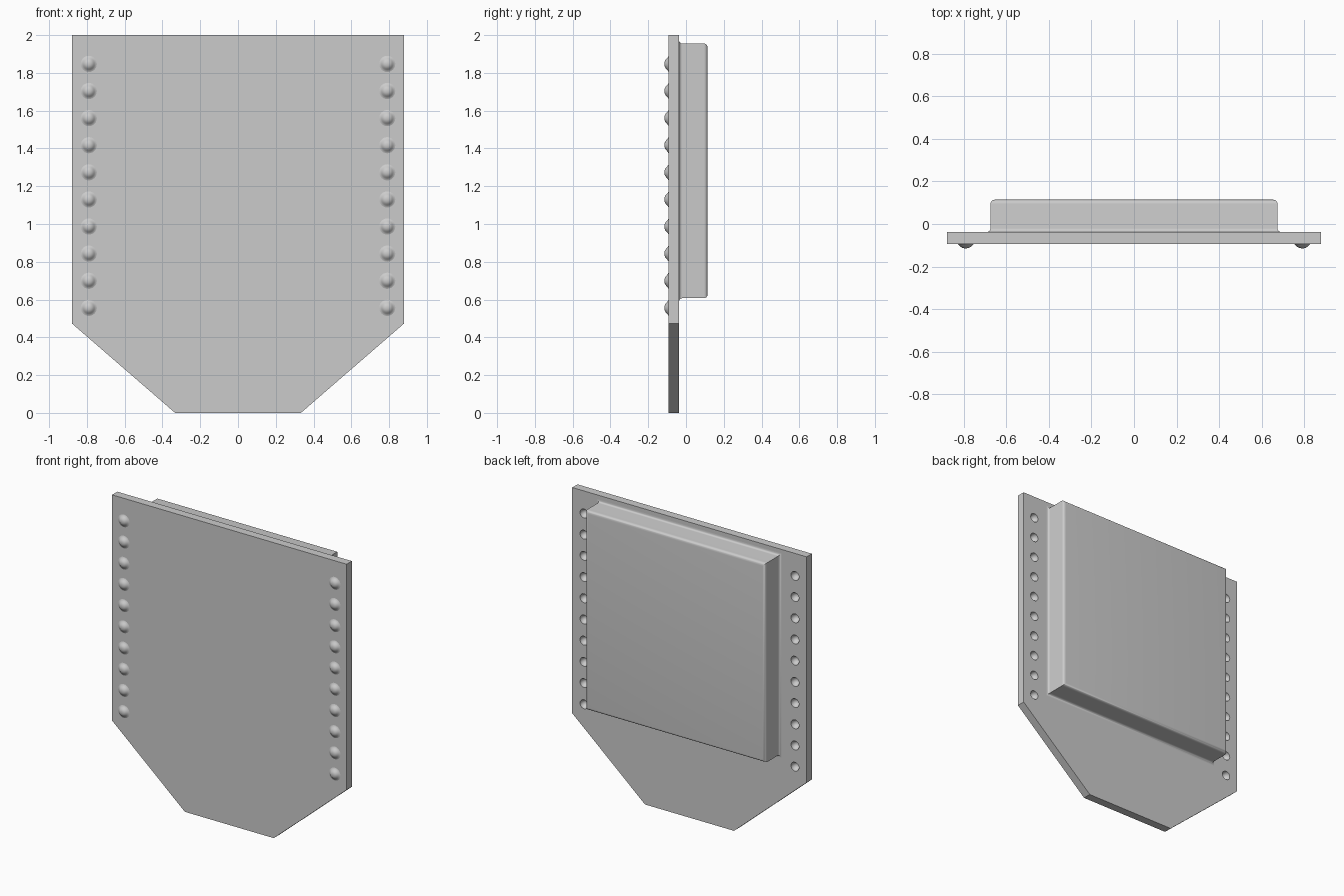
import bpy, bmesh
from math import sin, cos, pi, radians

cube = bpy.data.objects.get("Cube")
if cube:
    bpy.data.objects.remove(cube, do_unlink=True)

FRONT, BACK, PAD_BACK = -0.093, -0.037, 0.114
STUD_X, STUD_LOW, STUD_STEP, STUD_COUNT = 0.79, 0.556, 0.1435, 10
STUDS = [(side * STUD_X, STUD_LOW + i * STUD_STEP)
         for side in (-1, 1) for i in range(STUD_COUNT)]


def make_object(name, bm):
    bmesh.ops.recalc_face_normals(bm, faces=bm.faces)
    mesh = bpy.data.meshes.new(name)
    bm.to_mesh(mesh)
    bm.free()
    obj = bpy.data.objects.new(name, mesh)
    bpy.context.collection.objects.link(obj)
    return obj


def select_only(obj):
    bpy.ops.object.select_all(action='DESELECT')
    obj.select_set(True)
    bpy.context.view_layer.objects.active = obj


def smooth(obj):
    select_only(obj)
    bpy.ops.object.shade_smooth_by_angle(angle=radians(35))


def loft(bm, rings, cap_start=False, cap_end=True):
    """Skin a list of closed rings of points."""
    loops = [[bm.verts.new(p) for p in ring] for ring in rings]
    for a, b in zip(loops, loops[1:]):
        for i in range(len(a)):
            j = (i + 1) % len(a)
            bm.faces.new((a[i], a[j], b[j], b[i]))
    if cap_start:
        bm.faces.new(loops[0])
    if cap_end:
        bm.faces.new(loops[-1])


def circle(x, y, z, r, n=24):
    return [(x + r * cos(2 * pi * i / n), y, z + r * sin(2 * pi * i / n))
            for i in range(n)]


# Flat plate with a tapered lower end
outline = [(-0.878, 2), (-0.878, 0.472), (-0.333, 0),
           (0.333, 0), (0.878, 0.472), (0.878, 2)]
bm = bmesh.new()
loft(bm, [[(x, y, z) for x, z in outline] for y in (FRONT, BACK)], cap_start=True)
plate = make_object("plate", bm)

# Round dimples pressed into the back, behind each stud
bm = bmesh.new()
for x, z in STUDS:
    profile = [(0.03, BACK + 0.02), (0.03, BACK)]
    profile += [(0.03 * cos(a), BACK - 0.035 * sin(a))
                for a in (k * pi / 14 for k in range(1, 7))]
    loft(bm, [circle(x, y, z, r) for r, y in profile], cap_start=True)
cutter = make_object("dimple_cutter", bm)
cutter.hide_render = True
cut = plate.modifiers.new("dimples", 'BOOLEAN')
cut.operation = 'DIFFERENCE'
cut.solver = 'EXACT'
cut.object = cutter
select_only(plate)
bpy.ops.object.modifier_apply(modifier=cut.name)
bpy.data.objects.remove(cutter, do_unlink=True)
smooth(plate)

# Raised back panel: filleted foot, rounded rim, mitred corners
foot, rim, steps = 0.017, 0.02, 6
angles = [k * pi / 2 / steps for k in range(steps + 1)]
section = [(foot, BACK - 0.01)]
section += [(foot * (1 - sin(a)), BACK + foot * (1 - cos(a))) for a in angles]
section += [(-rim * (1 - cos(a)), PAD_BACK - rim * (1 - sin(a))) for a in angles]
rings = []
for grow, y in section:
    hx, low, high = 0.674 + grow, 0.607 - grow, 1.956 + grow
    rings.append([(-hx, y, low), (hx, y, low), (hx, y, high), (-hx, y, high)])
bm = bmesh.new()
loft(bm, rings, cap_start=True)
smooth(make_object("back_panel", bm))

# Bell-shaped studs down both sides of the front
bell = [(0.044, -0.002), (0.043, 0), (0.037, 0.002), (0.031, 0.007),
        (0.025, 0.013), (0.018, 0.018), (0.01, 0.0205), (0.003, 0.0213)]
for i, (x, z) in enumerate(STUDS):
    side = "right" if x < 0 else "left"
    bm = bmesh.new()
    loft(bm, [circle(x, FRONT - h, z, r) for r, h in bell])
    smooth(make_object(f"{side}_stud_{i % STUD_COUNT + 1}", bm))
